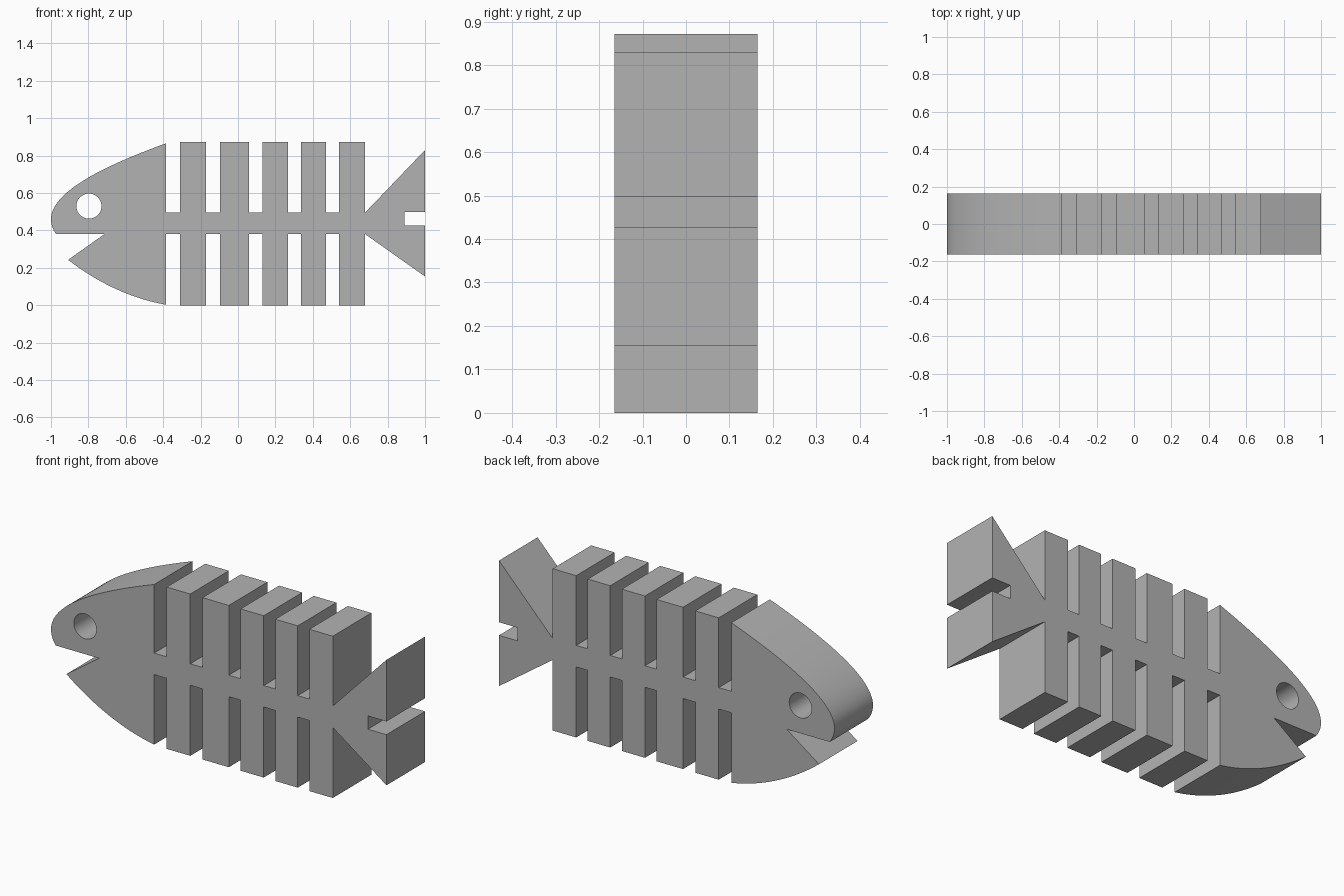
import bpy
import bmesh
from math import cos, sin, tau, radians
from mathutils import Vector
from mathutils.geometry import interpolate_bezier

cube = bpy.data.objects.get("Cube")
if cube:
    bpy.data.objects.remove(cube, do_unlink=True)

HALF_DEPTH = 0.164
SPINE_LOW, SPINE_HIGH = 0.38, 0.496
RIB_TOP = 0.872
HEAD_BACK = -0.385
RIBS = [(-0.31, -0.17), (-0.097, 0.06), (0.13, 0.268), (0.337, 0.471), (0.54, 0.68)]

grey = bpy.data.materials.new("plain grey")
grey.use_nodes = True
colour = (0.45, 0.45, 0.45, 1)
grey.diffuse_color = colour
grey.node_tree.nodes["Principled BSDF"].inputs["Base Color"].default_value = colour


def arc(a, b, c, d, steps):
    """Points along a cubic curve in the side profile."""
    pts = interpolate_bezier(*(Vector((x, z, 0)) for x, z in (a, b, c, d)), steps)
    return [(p.x, p.y) for p in pts]


def rib_edge(spine, tip, ribs):
    """Notched edge running along one side of the spine."""
    pts = []
    for start, end in ribs:
        pts += [(start, spine), (start, tip), (end, tip), (end, spine)]
    return pts


# Head: jaw, mouth, nose and brow, running from the belly up to the back
jaw = arc((HEAD_BACK, 0.003), (-0.57, 0.035), (-0.75, 0.12), (-0.908, 0.243), 20)
mouth = [(-0.715, SPINE_LOW)]
nose = arc((-0.972, SPINE_LOW), (-0.99, 0.405), (-1, 0.43), (-1, 0.46), 8)
brow = arc((-1, 0.46), (-1, 0.62), (-0.66, 0.765), (HEAD_BACK, 0.866), 32)[1:]

# Forked tail with a square notch
tail = [(1, 0.83), (1, 0.498), (0.89, 0.498), (0.89, 0.427), (1, 0.427), (1, 0.154)]

# One closed outline through head, upper ribs, tail and lower ribs
outline = (jaw + mouth + nose + brow
           + [(HEAD_BACK, SPINE_HIGH)] + rib_edge(SPINE_HIGH, RIB_TOP, RIBS)
           + tail
           + rib_edge(SPINE_LOW, 0, [(b, a) for a, b in reversed(RIBS)])
           + [(HEAD_BACK, SPINE_LOW)])

# Round eye hole
eye = [(-0.797 + 0.067 * cos(tau * i / 40), 0.53 + 0.067 * sin(tau * i / 40))
       for i in range(40)]

# Fill the profile around the eye and extrude it to full thickness
bm = bmesh.new()
edges = []
for loop in (outline, eye):
    verts = [bm.verts.new((x, -HALF_DEPTH, z)) for x, z in loop]
    edges += [bm.edges.new((v, verts[i - 1])) for i, v in enumerate(verts)]
bmesh.ops.triangle_fill(bm, edges=edges, use_beauty=True, use_dissolve=False)
result = bmesh.ops.extrude_face_region(bm, geom=bm.faces[:], use_keep_orig=True)
back = [g for g in result["geom"] if isinstance(g, bmesh.types.BMVert)]
bmesh.ops.translate(bm, verts=back, vec=(0, 2 * HALF_DEPTH, 0))
bmesh.ops.recalc_face_normals(bm, faces=bm.faces[:])

mesh = bpy.data.meshes.new("fish_skeleton")
bm.to_mesh(mesh)
bm.free()
mesh.materials.append(grey)
fish = bpy.data.objects.new("fish_skeleton", mesh)
bpy.context.collection.objects.link(fish)
bpy.context.view_layer.objects.active = fish
fish.select_set(True)
bpy.ops.object.shade_smooth_by_angle(angle=radians(25))
